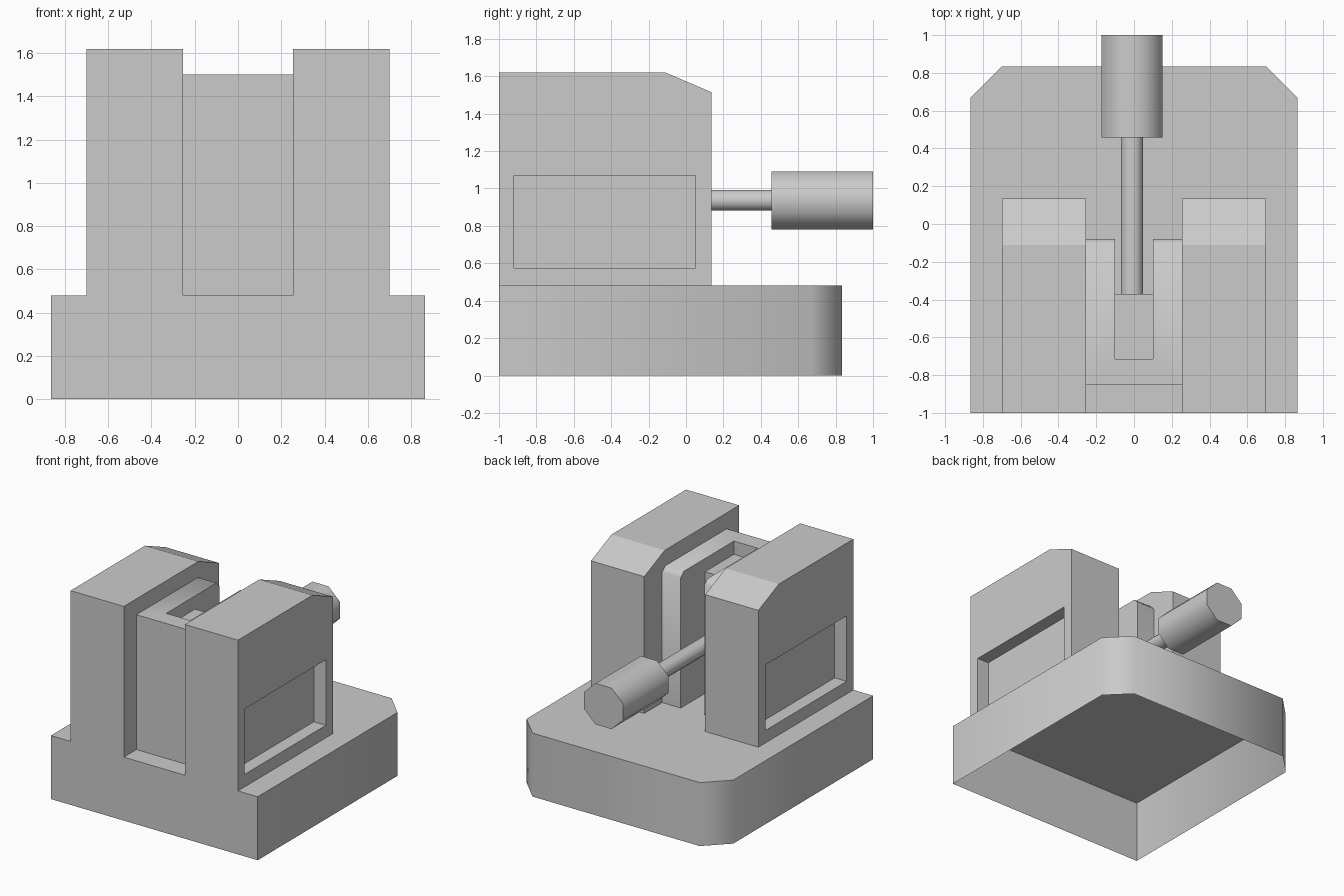
import bpy
import bmesh
import math
from mathutils import Vector

if "Cube" in bpy.data.objects:
    bpy.data.objects.remove(bpy.data.objects["Cube"], do_unlink=True)

grey = bpy.data.materials.new("plain grey")
grey.use_nodes = True
GREY = (0.6, 0.6, 0.6, 1)
grey.diffuse_color = GREY
grey.node_tree.nodes["Principled BSDF"].inputs["Base Color"].default_value = GREY


def prism(name, outline, axis, low, high):
    """Extrude a 2D outline along an axis; the outline uses the other two axes in order."""
    def place(p, d):
        co = list(p)
        co.insert("xyz".index(axis), d)
        return Vector(co)

    bm = bmesh.new()
    face = bm.faces.new([bm.verts.new(place(p, low)) for p in outline])
    moved = bmesh.ops.extrude_face_region(bm, geom=[face])["geom"]
    for v in moved:
        if isinstance(v, bmesh.types.BMVert):
            v.co += place((0, 0), high - low)
    # the extrusion may drop its starting cap
    edges = [e for e in bm.edges if e.is_boundary]
    if edges:
        bmesh.ops.contextual_create(bm, geom=edges)
    bmesh.ops.recalc_face_normals(bm, faces=bm.faces)
    mesh = bpy.data.meshes.new(name)
    bm.to_mesh(mesh)
    bm.free()
    mesh.materials.append(grey)
    obj = bpy.data.objects.new(name, mesh)
    bpy.context.collection.objects.link(obj)
    return obj


def edit(obj, action):
    bm = bmesh.new()
    bm.from_mesh(obj.data)
    action(bm)
    bm.to_mesh(obj.data)
    bm.free()


def drop_bottom(bm):
    low = min(v.co.z for v in bm.verts)
    flat = [f for f in bm.faces if all(v.co.z < low + 0.001 for v in f.verts)]
    bmesh.ops.delete(bm, geom=flat, context="FACES")


def smooth(obj):
    bpy.ops.object.select_all(action="DESELECT")
    obj.select_set(True)
    bpy.context.view_layer.objects.active = obj
    bpy.ops.object.shade_smooth_by_angle(angle=math.radians(50))


def rectangle(a0, a1, b0, b1):
    return [(a0, b0), (a1, b0), (a1, b1), (a0, b1)]


def octagon(cx, cz, half_x, half_z):
    r = 1 / math.cos(math.pi / 8)
    angles = [math.pi / 8 + i * math.pi / 4 for i in range(8)]
    return [(cx + half_x * r * math.cos(a), cz + half_z * r * math.sin(a)) for a in angles]


DECK = 0.48

# Hollow base with clipped back corners, open underneath
base = prism("base", [(-0.865, -1), (0.865, -1), (0.865, 0.67), (0.7, 0.835),
                      (-0.7, 0.835), (-0.865, 0.67)], "z", 0, DECK)
edit(base, drop_bottom)
smooth(base)

# Side walls with a sloped back top and a recessed outer pocket
wall_profile = [(-1, DECK), (0.135, DECK), (0.135, 1.515), (-0.11, 1.62), (-1, 1.62)]
for side, label in ((1, "left"), (-1, "right")):
    wall = prism(label + "_wall", wall_profile, "x", side * 0.255, side * 0.7)
    cutter = prism("pocket_cutter", rectangle(-0.92, 0.05, 0.575, 1.07), "x",
                   side * 0.6, side * 0.8)
    cutter.hide_render = True
    cut = wall.modifiers.new("pocket", "BOOLEAN")
    cut.operation = "DIFFERENCE"
    cut.solver = "EXACT"
    cut.object = cutter
    bpy.context.view_layer.update()
    result = wall.evaluated_get(bpy.context.evaluated_depsgraph_get())
    mesh = bpy.data.meshes.new_from_object(result)
    wall.modifiers.clear()
    wall.data = mesh
    bpy.data.objects.remove(cutter, do_unlink=True)
    edit(wall, drop_bottom)

# Slotted centre block with softened back top edges
block = prism("slotted_block", [(-0.255, -0.85), (0.255, -0.85), (0.255, -0.08), (0.1, -0.08),
                                (0.1, -0.715), (-0.1, -0.715), (-0.1, -0.08),
                                (-0.255, -0.08)], "z", DECK, 1.5)


def soften_back(bm):
    edges = [e for e in bm.edges
             if all(v.co.y > -0.1 and v.co.z > 1.4 for v in e.verts)]
    bmesh.ops.bevel(bm, geom=edges, offset=0.035, segments=1, affect="EDGES")
    drop_bottom(bm)


edit(block, soften_back)
smooth(block)

# Slider inside the slot
slider = prism("slider", rectangle(-0.1, 0.1, -0.715, -0.37), "z", DECK, 1.4)
edit(slider, drop_bottom)

# Eight-sided rod and handle
smooth(prism("rod", octagon(-0.01, 0.936, 0.058, 0.055), "y", -0.37, 0.457))
smooth(prism("handle", octagon(-0.01, 0.936, 0.162, 0.155), "y", 0.457, 1))
